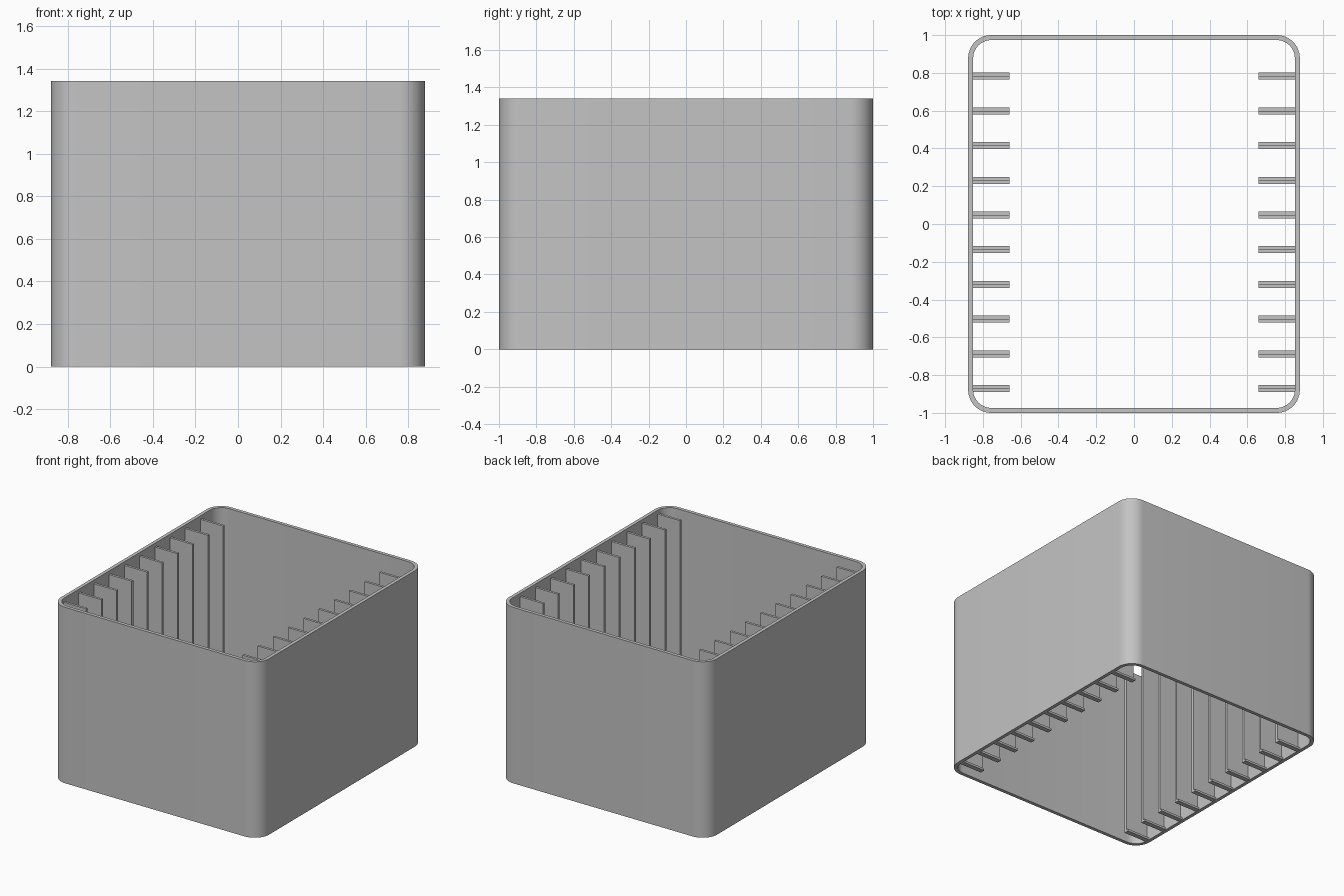
import bpy
import bmesh
from math import cos, sin, pi, radians

cube = bpy.data.objects.get("Cube")
if cube:
    bpy.data.objects.remove(cube, do_unlink=True)

HALF_X, HALF_Y, HEIGHT = 0.878, 1.0, 1.342
WALL, RADIUS = 0.0265, 0.122
RIB_END, RIB_TOP, RIB_THICK = 0.66, 1.315, 0.0185
RIB_COUNT, FIRST_RIB, RIB_STEP = 10, -0.871, 0.1837

grey = bpy.data.materials.new("plain grey")
grey.use_nodes = True
colour = (0.55, 0.55, 0.55, 1)
grey.diffuse_color = colour
grey.node_tree.nodes["Principled BSDF"].inputs["Base Color"].default_value = colour


def make_object(name, bm):
    bmesh.ops.recalc_face_normals(bm, faces=bm.faces)
    mesh = bpy.data.meshes.new(name)
    bm.to_mesh(mesh)
    bm.free()
    mesh.materials.append(grey)
    obj = bpy.data.objects.new(name, mesh)
    bpy.context.collection.objects.link(obj)
    return obj


def rounded_rectangle(half_x, half_y, radius, segments=12):
    points = []
    for corner, (sx, sy) in enumerate([(1, 1), (-1, 1), (-1, -1), (1, -1)]):
        for i in range(segments + 1):
            a = (corner + i / segments) * pi / 2
            points.append((sx * (half_x - radius) + radius * cos(a),
                           sy * (half_y - radius) + radius * sin(a)))
    return points


# Open sleeve: outer and inner loops joined into a closed wall
bm = bmesh.new()
outer = rounded_rectangle(HALF_X, HALF_Y, RADIUS)
inner = rounded_rectangle(HALF_X - WALL, HALF_Y - WALL, RADIUS - WALL)
loops = [[bm.verts.new((x, y, z)) for x, y in outline]
         for outline, z in ((outer, 0), (outer, HEIGHT), (inner, HEIGHT), (inner, 0))]
for a, b in zip(loops, loops[1:] + loops[:1]):
    for i in range(len(a)):
        j = (i + 1) % len(a)
        bm.faces.new((a[i], a[j], b[j], b[i]))
sleeve = make_object("sleeve_wall", bm)
bpy.ops.object.select_all(action="DESELECT")
sleeve.select_set(True)
bpy.context.view_layer.objects.active = sleeve
bpy.ops.object.shade_smooth_by_angle(angle=radians(30))


# Divider ribs: an L profile (thin plate with a low foot) extruded from the wall
def add_rib(name, side, y):
    t = RIB_THICK
    profile = [(-t, 0), (t, 0), (t, t), (0, t), (0, RIB_TOP), (-t, RIB_TOP)]
    bm = bmesh.new()
    wall_x = side * (HALF_X - WALL / 2)
    face = bm.faces.new([bm.verts.new((wall_x, y + dy, z)) for dy, z in profile])
    ext = bmesh.ops.extrude_face_region(bm, geom=[face], use_keep_orig=True)
    for v in ext["geom"]:
        if isinstance(v, bmesh.types.BMVert):
            v.co.x = side * RIB_END
    # keep the embedded end and the underside clear of the wall's own faces
    for v in bm.verts:
        if v.co.z == 0:
            v.co.z = 0.002
    make_object(name, bm)


for side, label in ((1, "left"), (-1, "right")):
    for i in range(RIB_COUNT):
        add_rib(f"{label}_rib_{i + 1}", side, FIRST_RIB + i * RIB_STEP)
